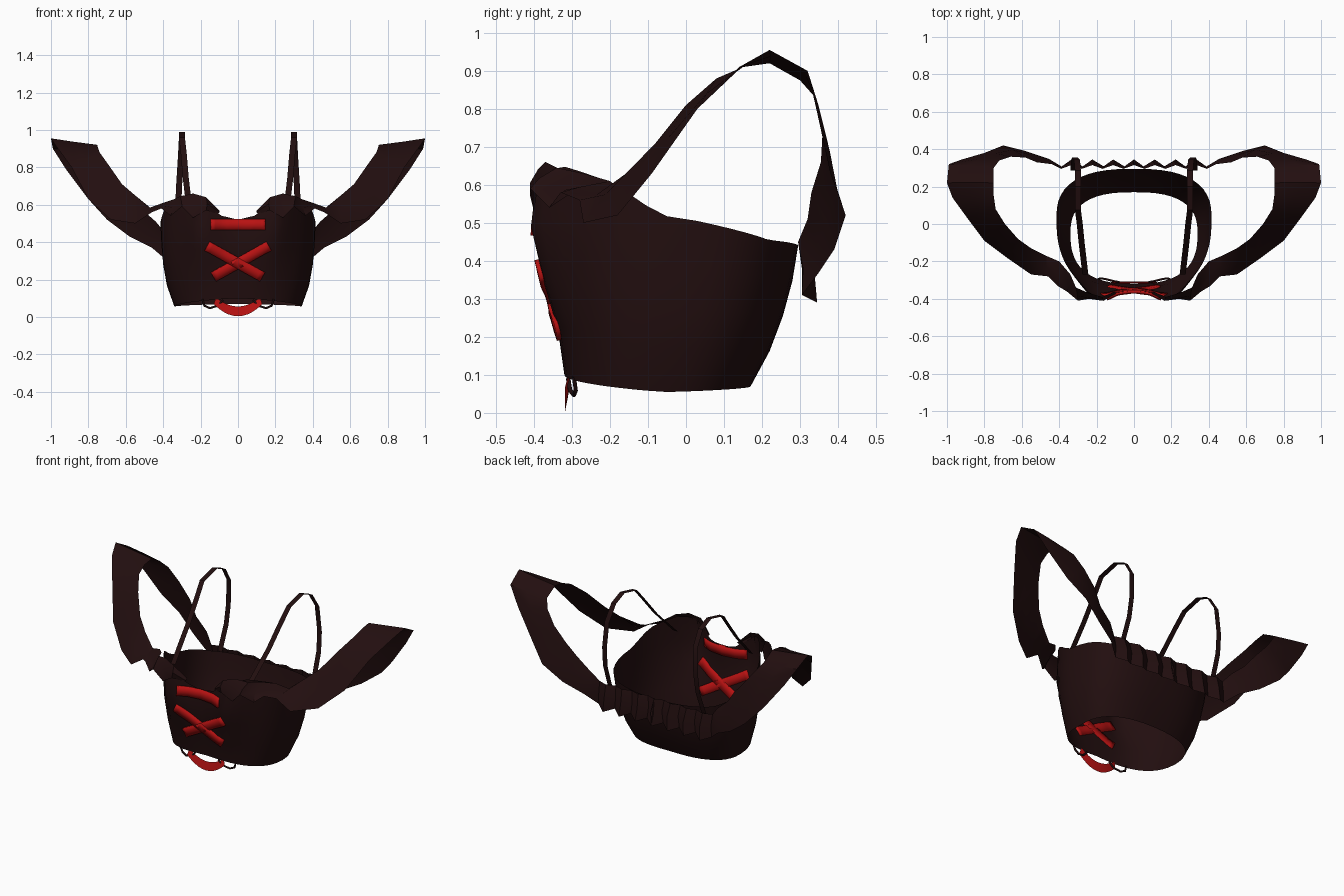
import bpy, math
from math import sin, cos, pi
from mathutils import Vector
from mathutils.bvhtree import BVHTree

cube = bpy.data.objects.get("Cube")
if cube:
    bpy.data.objects.remove(cube, do_unlink=True)


def make_material(name, colour):
    mat = bpy.data.materials.new(name)
    mat.use_nodes = True
    mat.diffuse_color = colour
    shader = next(n for n in mat.node_tree.nodes if n.type == 'BSDF_PRINCIPLED')
    shader.inputs["Base Color"].default_value = colour
    shader.inputs["Roughness"].default_value = 0.8
    return mat


CLOTH = make_material("dark maroon cloth", (0.016, 0.0045, 0.0048, 1))
LACE = make_material("red lace", (0.48, 0.006, 0.006, 1))


def finish(obj, mat, mirror=False):
    """Assign the colour, smooth the soft edges and mirror if wanted."""
    obj.data.materials.append(mat)
    bpy.ops.object.select_all(action='DESELECT')
    obj.select_set(True)
    bpy.context.view_layer.objects.active = obj
    if obj.type == 'MESH':
        bpy.ops.object.shade_smooth_by_angle(angle=math.radians(35))
    if mirror:
        obj.modifiers.new("Mirror", 'MIRROR').merge_threshold = 0.002
    return obj


def sheet(name, rows, closed=False):
    """Skin a grid of points, given as equal rows, with quads."""
    wide = len(rows[0])
    faces = []
    for r in range(len(rows) - 1):
        for c in range(wide if closed else wide - 1):
            d = (c + 1) % wide
            faces.append((r * wide + c, r * wide + d,
                          (r + 1) * wide + d, (r + 1) * wide + c))
    mesh = bpy.data.meshes.new(name)
    mesh.from_pydata([tuple(p) for row in rows for p in row], [], faces)
    obj = bpy.data.objects.new(name, mesh)
    bpy.context.collection.objects.link(obj)
    return obj


def interp(keys, u):
    for (a, va), (b, vb) in zip(keys, keys[1:]):
        if u <= b:
            return va + (vb - va) * (u - a) / (b - a)
    return keys[-1][1]


# Corset: rounded rings whose hem and neckline heights vary around the body
NECKLINE = [(0, .52), (.05, .545), (.13, .63), (.2, .65), (.28, .625),
            (.35, .6), (.45, .52), (.55, .49), (.72, .455), (1, .44)]
HEM = [(0, .1), (.5, .055), (1, .07)]
# height fraction, half width, front, back, centre, bust bulge
RINGS = [(0, .34, -.32, .17, -.05, 0), (.25, .38, -.335, .22, -.03, .005),
         (.5, .4, -.355, .255, -.01, .04), (.75, .41, -.362, .28, .01, .068),
         (1, .415, -.355, .295, .03, .06)]
COLUMNS = 48


def power(v):
    return math.copysign(abs(v) ** 0.77, v)


rows = []
for t, half, front, back, mid, bulge in RINGS:
    row = []
    for i in range(COLUMNS):
        a = 2 * pi * i / COLUMNS
        u = abs(a if a <= pi else 2 * pi - a) / pi
        x, c = half * power(sin(a)), power(cos(a))
        y = mid + c * (front - mid) if c > 0 else mid - c * (back - mid)
        if c > 0:
            y -= bulge * math.exp(-((abs(x) - .2) / .09) ** 2)
        low, high = interp(HEM, u), interp(NECKLINE, u)
        row.append((x, y, low + (high - low) * t))
    rows.append(row)
corset = finish(sheet("corset_body", rows, closed=True), CLOTH)
tree = BVHTree.FromPolygons([v.co for v in corset.data.vertices],
                            [tuple(p.vertices) for p in corset.data.polygons])

# Ruffled band: bust, round the arm, and down to the back (lower, upper edge)
SECTIONS = [
    ((.11, -.37, .55), (.1, -.36, .57)),
    ((.17, -.41, .57), (.17, -.39, .64)),
    ((.24, -.4, .53), (.24, -.37, .66)),
    ((.3, -.41, .59), (.31, -.34, .645)),
    ((.36, -.36, .54), (.34, -.27, .63)),
    ((.41, -.33, .58), (.4, -.2, .61)),
    ((.46, -.28, .56), (.47, -.17, .585)),
    ((.55, -.27, .5), (.55, -.13, .65)),
    ((.68, -.18, .52), (.62, -.08, .71)),
    ((.8, -.09, .63), (.69, 0, .81)),
    ((.89, .03, .8), (.74, .08, .88)),
    ((.97, .14, .91), (.75, .15, .91)),
    ((1, .22, .955), (.75, .22, .92)),
    ((.99, .32, .9), (.75, .3, .875)),
    ((.92, .345, .79), (.72, .34, .83)),
    ((.8, .38, .63), (.66, .36, .75)),
    ((.7, .42, .52), (.58, .355, .66)),
    ((.58, .39, .43), (.52, .33, .58)),
    ((.46, .35, .37), (.44, .32, .51)),
]
band = [[Vector(low), Vector(high)] for low, high in SECTIONS]
# gathered folds across the back
FOLDS = 8
for k in range(FOLDS):
    x = .39 * (1 - k / (FOLDS - 1))
    out = .04 * (k % 2)
    band.append([Vector((x, .305 + out, .31 - out / 2)),
                 Vector((x, .295 + out / 2, .45))])
arm_centre = Vector((.45, .1, .6))
for section in band:
    middle = (section[0] + section[1]) / 2
    push = (middle - arm_centre).normalized()
    push.z = 0
    section.insert(1, middle + push * .012)
finish(sheet("ruffled_sleeve_band", band), CLOTH, mirror=True)

# Shoulder straps: flat ribbons arching over the shoulder
STRAP = [(.26, -.27, .58), (.28, -.1, .75), (.29, 0, .87), (.3, .075, .96),
         (.3, .2, .99), (.3, .285, .955), (.305, .345, .86),
         (.315, .355, .7), (.32, .34, .58), (.325, .285, .43)]
ribbon = [[(x - .016, y, z), (x + .016, y, z)] for x, y, z in STRAP]
finish(sheet("shoulder_strap", ribbon), CLOTH, mirror=True)


# Laces: strips laid onto the front of the corset, showing on both sides
def lace(name, start, end, width, steps=14):
    a, b = Vector(start), Vector(end)
    side = (b - a).normalized().orthogonal() * width / 2
    strip = []
    for i in range(steps + 1):
        p = a.lerp(b, i / steps)
        row = []
        for s in (-1, 0, 1):
            q = p + side * s
            hit = tree.ray_cast(Vector((q.x, -1, q.y)), Vector((0, 1, 0)))[0]
            row.append((q.x, (hit.y if hit else -.36) - .003, q.y))
        strip.append(row)
    obj = sheet(name, strip)
    thick = obj.modifiers.new("Thickness", 'SOLIDIFY')
    thick.thickness, thick.offset = .018, 0
    return finish(obj, LACE)


lace("top_lace", (-.145, .495), (.145, .495), .058)
lace("cross_lace_left", (.165, .38), (-.13, .215), .054)
lace("cross_lace_right", (-.165, .38), (.13, .215), .054)

# Hanging lace: a sagging strip below the hem
sag = []
for i in range(11):
    s = i / 5 - 1
    drop = .065 * s * s
    sag.append([(.13 * s, -.318, .004 + drop), (.118 * s, -.308, .056 + drop * .75)])
finish(sheet("hanging_lace", sag), LACE)

# Cord loops joining the hanging lace to the hem
curve = bpy.data.curves.new("cord_loop", 'CURVE')
curve.dimensions = '3D'
curve.bevel_depth, curve.bevel_resolution = .006, 1
path = [(.19, -.295, .095), (.18, -.29, .06), (.15, -.295, .047),
        (.11, -.305, .06), (.08, -.31, .09)]
spline = curve.splines.new('POLY')
spline.points.add(len(path) - 1)
for point, co in zip(spline.points, path):
    point.co = (*co, 1)
cord = bpy.data.objects.new("cord_loop", curve)
bpy.context.collection.objects.link(cord)
finish(cord, CLOTH, mirror=True)
